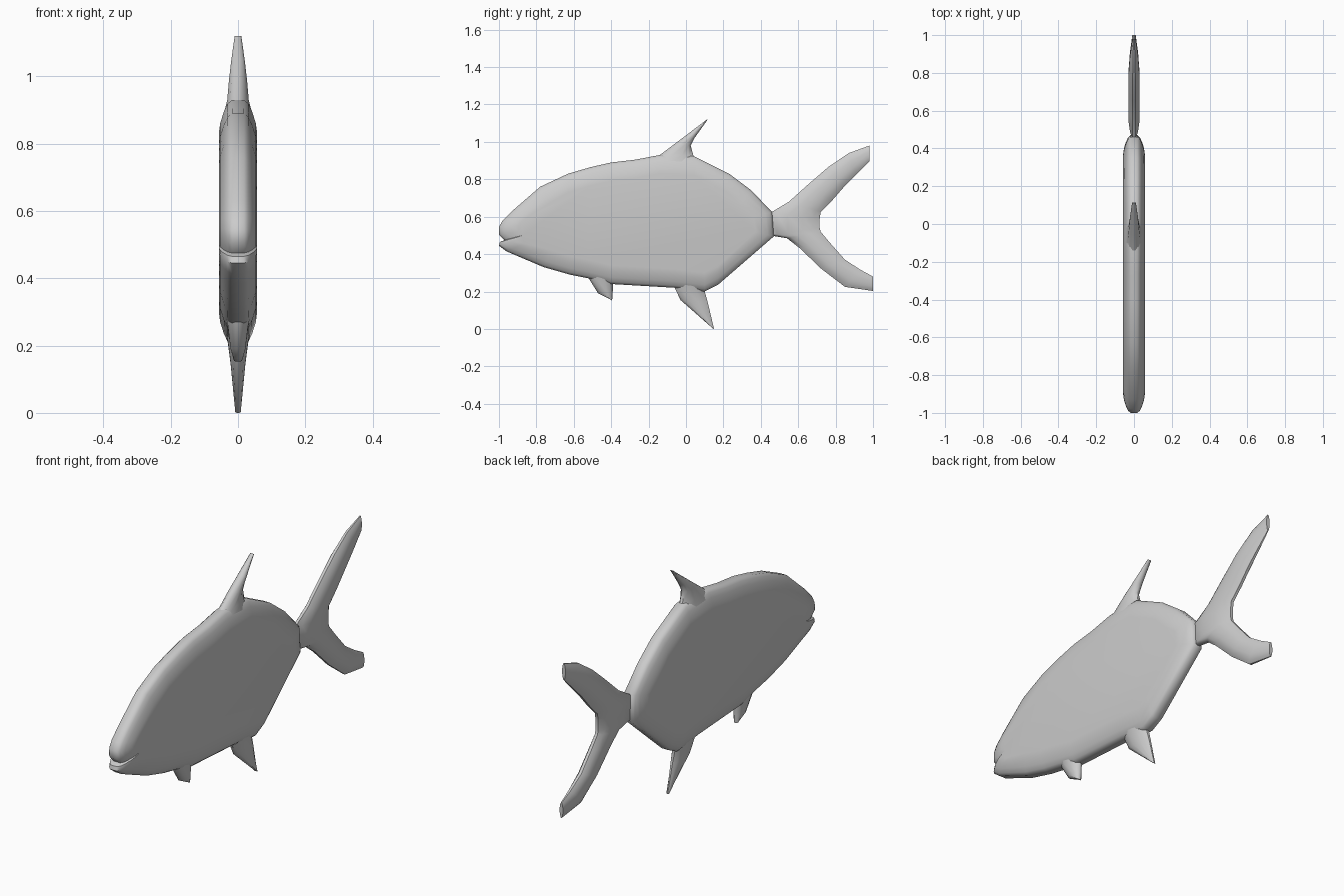
import bpy, bmesh, math
from mathutils import Vector

if "Cube" in bpy.data.objects:
    bpy.data.objects.remove(bpy.data.objects["Cube"])


def finish(name, bm):
    bmesh.ops.recalc_face_normals(bm, faces=bm.faces)
    mesh = bpy.data.meshes.new(name)
    bm.to_mesh(mesh)
    bm.free()
    obj = bpy.data.objects.new(name, mesh)
    bpy.context.collection.objects.link(obj)
    bpy.ops.object.select_all(action='DESELECT')
    obj.select_set(True)
    bpy.context.view_layer.objects.active = obj
    bpy.ops.object.shade_smooth_by_angle(angle=math.radians(50))
    return obj


def skin(name, rings):
    """Join closed rings of points into a capped skin."""
    bm = bmesh.new()
    loops = [[bm.verts.new(p) for p in ring] for ring in rings]
    n = len(loops[0])
    for a, b in zip(loops, loops[1:]):
        for i in range(n):
            j = (i + 1) % n
            bm.faces.new((a[i], a[j], b[j], b[i]))
    bm.faces.new(loops[0])
    bm.faces.new(loops[-1])
    return finish(name, bm)


def blade(name, stations):
    """Flat fin: each station is (front y, z), (back y, z), half thickness."""
    section = [(0, .25), (.14, .72), (.35, 1), (.65, 1), (.86, .72), (1, .25)]
    rings = []
    for front, back, w in stations:
        f, b = Vector(front), Vector(back)
        pts = [(f.lerp(b, t), k * w) for t, k in section]
        rings.append([(x, p.x, p.y) for p, x in pts]
                     + [(-x, p.x, p.y) for p, x in reversed(pts)])
    return skin(name, rings)


# Body: side outline with a mouth notch, puffed to flat sides with round edges
outline = [(-1, .545), (-.98, .58), (-.93, .63), (-.78, .76), (-.63, .83), (-.51, .865),
           (-.4, .89), (-.27, .905), (-.14, .93), (.04, .925), (.23, .83), (.35, .74),
           (.46, .625), (.47, .495), (.17, .235), (.1, .2), (-.06, .22), (-.4, .24),
           (-.52, .27), (-.62, .29), (-.76, .33), (-.89, .385), (-.96, .415),
           (-1, .445), (-.995, .465), (-.97, .475), (-1, .505)]


def inset(p, d):
    axis = Vector((min(max(p[0], -.65), .2), .56))
    p = Vector(p)
    return p + (axis - p).normalized() * d


levels = [(.10, .057), (.07, .053), (.035, .042), (.012, .031), (0, .018)]
levels += [(d, -x) for d, x in reversed(levels)]
skin("body", [[(x, *inset(p, d)) for p in outline] for d, x in levels])

# Forked tail, swept from upper tip to lower tip
blade("tail_fin", [
    ((.98, .98), (.98, .895), .009),
    ((.87, .94), (.91, .825), .022),
    ((.76, .865), (.845, .76), .029),
    ((.65, .77), (.78, .685), .029),
    ((.55, .68), (.72, .625), .029),
    ((.45, .62), (.715, .59), .029),
    ((.45, .50), (.715, .54), .029),
    ((.54, .485), (.72, .52), .029),
    ((.61, .43), (.77, .46), .029),
    ((.725, .32), (.85, .37), .029),
    ((.85, .225), (.935, .315), .022),
    ((1, .203), (1, .28), .009)])

# Fins along the back and belly
blade("dorsal_fin", [
    ((-.25, .86), (.10, .86), .05),
    ((-.14, .93), (.04, .925), .032),
    ((-.06, .99), (.025, .98), .027),
    ((.02, 1.05), (.045, 1.02), .021),
    ((.112, 1.12), (.115, 1.118), .01)])
blade("anal_fin", [
    ((-.08, .29), (.12, .29), .05),
    ((-.06, .22), (.10, .20), .03),
    ((-.03, .155), (.117, .14), .022),
    ((.142, .004), (.15, 0), .008)])
blade("pelvic_fin", [
    ((-.54, .33), (-.38, .31), .045),
    ((-.52, .27), (-.39, .24), .03),
    ((-.47, .19), (-.392, .19), .022),
    ((-.41, .16), (-.395, .152), .012)])
